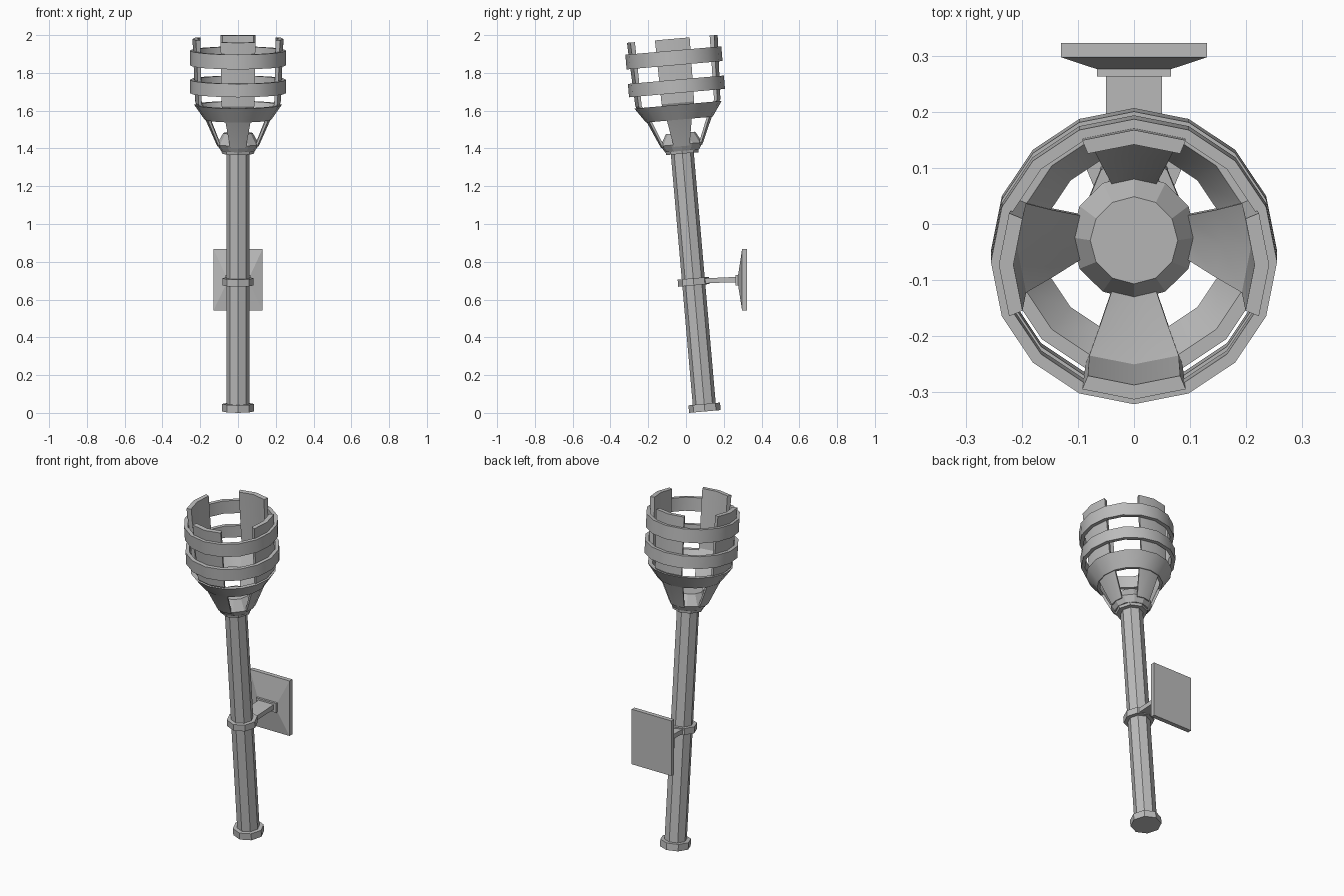
import bpy, bmesh, math
from mathutils import Matrix

cube = bpy.data.objects.get("Cube")
if cube:
    bpy.data.objects.remove(cube, do_unlink=True)

GREY = 0.5
metal = bpy.data.materials.new("grey_metal")
metal.use_nodes = True
metal.diffuse_color = (GREY, GREY, GREY, 1)
metal.node_tree.nodes["Principled BSDF"].inputs["Base Color"].default_value = (GREY, GREY, GREY, 1)

# The torch leans forward, away from the wall plate
LEAN = Matrix.Translation((0, 0.1, 0.0075)) @ Matrix.Rotation(math.radians(5), 4, "X")


def finish(name, bm, matrix=None, smooth=False):
    if matrix:
        bm.transform(matrix)
    bmesh.ops.recalc_face_normals(bm, faces=bm.faces)
    mesh = bpy.data.meshes.new(name)
    bm.to_mesh(mesh)
    bm.free()
    mesh.materials.append(metal)
    obj = bpy.data.objects.new(name, mesh)
    bpy.context.collection.objects.link(obj)
    if smooth:
        bpy.ops.object.select_all(action="DESELECT")
        obj.select_set(True)
        bpy.context.view_layer.objects.active = obj
        bpy.ops.object.shade_smooth_by_angle(angle=math.radians(25))
    return obj


def sweep(name, profile, sides, first=0, count=None, smooth=False):
    """Turn a closed (radius, height) profile about the leaning axis, fully or in part."""
    bm = bmesh.new()
    full = count is None
    steps = sides if full else count + 1
    rows = []
    for i in range(steps):
        a = 2 * math.pi * (first + i) / sides
        rows.append([bm.verts.new((r * math.cos(a), r * math.sin(a), h)) for r, h in profile])
    n = len(profile)
    for i in range(steps if full else count):
        a, b = rows[i], rows[(i + 1) % steps]
        for j in range(n):
            k = (j + 1) % n
            bm.faces.new((a[j], a[k], b[k], b[j]))
    if not full:
        bm.faces.new(rows[0])
        bm.faces.new(rows[-1])
    return finish(name, bm, LEAN, smooth)


def solid(name, profile, sides):
    """Stack of rings with a flat cap at each end."""
    bm = bmesh.new()
    rings = [[bm.verts.new((r * math.cos(2 * math.pi * i / sides),
                            r * math.sin(2 * math.pi * i / sides), h))
              for i in range(sides)] for r, h in profile]
    for a, b in zip(rings, rings[1:]):
        for i in range(sides):
            j = (i + 1) % sides
            bm.faces.new((a[i], a[j], b[j], b[i]))
    bm.faces.new(rings[0])
    bm.faces.new(rings[-1])
    return finish(name, bm, LEAN)


def loft(name, sections):
    """Rectangles (y, half width, z low, z high) joined along y."""
    bm = bmesh.new()
    rings = [[bm.verts.new(p) for p in ((-w, y, lo), (w, y, lo), (w, y, hi), (-w, y, hi))]
             for y, w, lo, hi in sections]
    for a, b in zip(rings, rings[1:]):
        for i in range(4):
            j = (i + 1) % 4
            bm.faces.new((a[i], a[j], b[j], b[i]))
    bm.faces.new(rings[0])
    bm.faces.new(rings[-1])
    return finish(name, bm)


# Handle
solid("pole", [(0.061, 0.02), (0.061, 1.4)], 8)
solid("end_cap", [(0.084, 0), (0.084, 0.04)], 8)
solid("collar", [(0.085, 1.37), (0.09, 1.395)], 8)
solid("cup_base", [(0.09, 1.385), (0.112, 1.42), (0.078, 1.48)], 12)

# Four upright straps of the basket
strap = [(0.11, 1.41), (0.172, 1.55), (0.226, 1.64), (0.241, 1.98),
         (0.215, 1.98), (0.208, 1.64), (0.157, 1.55), (0.096, 1.41)]
for i, side in enumerate(("left", "back", "right", "front")):
    sweep(side + "_strap", strap, 16, 4 * i - 1, 2, True)

# Hoops around the basket
sweep("lower_hoop", [(0.177, 1.551), (0.232, 1.63), (0.207, 1.63), (0.16, 1.551)], 16, smooth=True)
for name, low, high in (("middle_hoop", 1.692, 1.763), ("upper_hoop", 1.84, 1.918)):
    sweep(name, [(0.255, low), (0.255, high), (0.234, high), (0.234, low)], 16, smooth=True)

# Wall bracket
sweep("clamp", [(0.083, 0.67), (0.083, 0.708), (0.055, 0.708), (0.055, 0.67)], 8)
loft("arm", [(0.09, 0.05, 0.685, 0.712), (0.2, 0.05, 0.69, 0.717), (0.27, 0.05, 0.69, 0.72)])
loft("arm_foot", [(0.263, 0.066, 0.675, 0.73), (0.277, 0.066, 0.675, 0.73)])
loft("wall_plate", [(0.276, 0.066, 0.675, 0.73), (0.297, 0.13, 0.542, 0.868),
                    (0.323, 0.13, 0.542, 0.868)])
